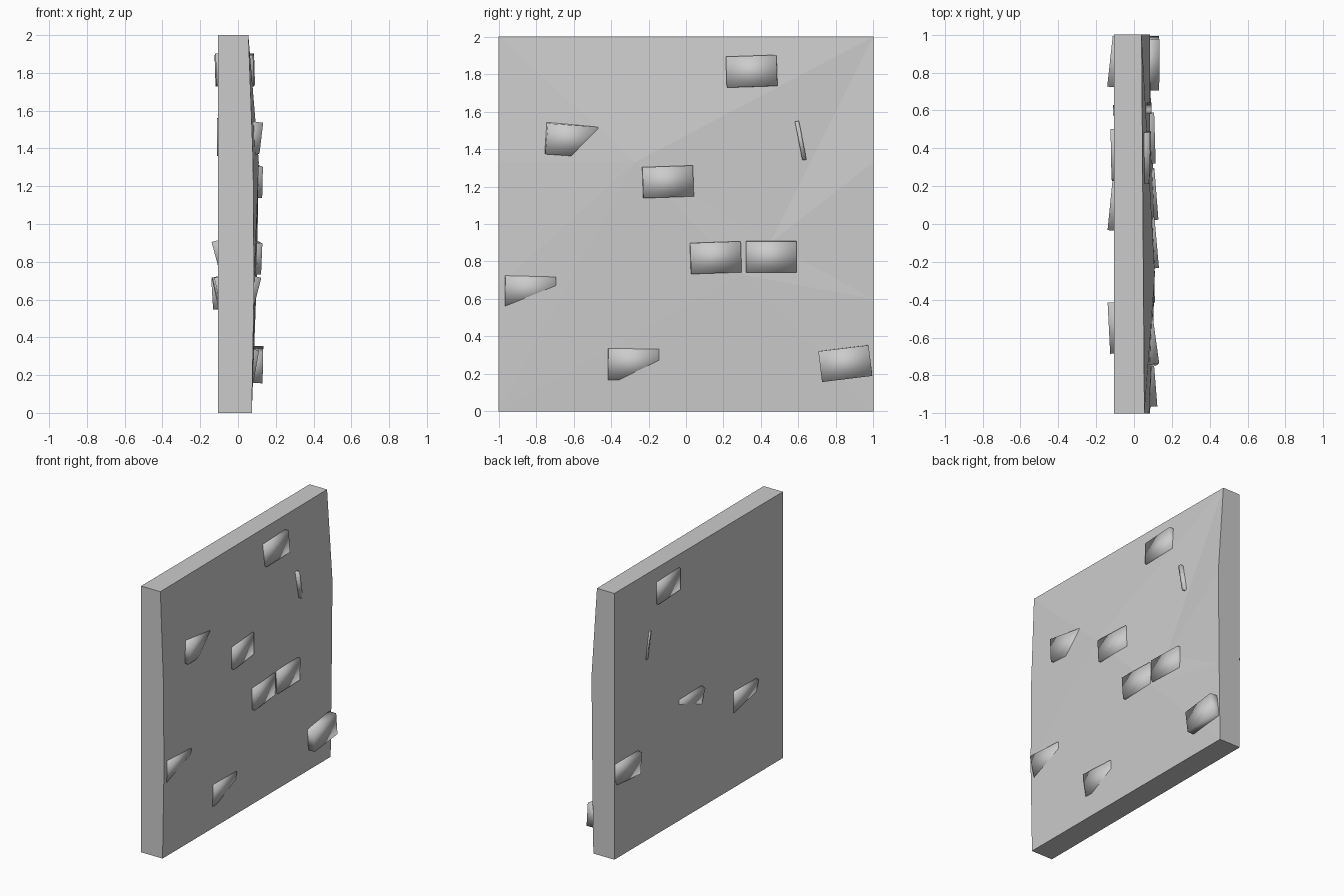
import bpy, bmesh, math
from mathutils import Matrix, Vector

cube = bpy.data.objects.get("Cube")
if cube:
    bpy.data.objects.remove(cube)

grey = bpy.data.materials.new("plain_grey")
grey.use_nodes = True
colour = (0.6, 0.6, 0.6, 1)
grey.diffuse_color = colour
grey.node_tree.nodes["Principled BSDF"].inputs["Base Color"].default_value = colour


def finish(bm, name, smooth):
    bmesh.ops.recalc_face_normals(bm, faces=bm.faces)
    for f in bm.faces:
        f.smooth = smooth
    mesh = bpy.data.meshes.new(name)
    bm.to_mesh(mesh)
    bm.free()
    mesh.materials.append(grey)
    obj = bpy.data.objects.new(name, mesh)
    bpy.context.collection.objects.link(obj)
    return obj


# Wall slab: flat back, gently faceted face on the +x side
BACK = -0.105
points = {
    "A": (0.073, -1, 0), "B": (0.07, 1, 0), "H": (0.078, 1, 0.6),
    "G": (0.085, 1, 1.33), "C": (0.04, 1, 2), "D": (0.055, -1, 2),
    "E": (0.08, -1, 1.33), "F": (0.085, -1, 0.67),
    "I": (0.11, -0.27, 1.33), "J": (0.1, 0.3, 0.73), "K": (0.085, 0.45, 0.9),
}
facets = "DEI DIC IKC KGC KHG JHK JBH ABJ AJI JKI AIF FIE".split()
rim = "ABHGCDEF"
bm = bmesh.new()
v = {k: bm.verts.new(p) for k, p in points.items()}
back = {k: bm.verts.new((BACK, *points[k][1:])) for k in rim}
for tri in facets:
    bm.faces.new([v[k] for k in tri])
for a, b in zip(rim, rim[1:] + rim[0]):
    bm.faces.new((v[a], v[b], back[b], back[a]))
bm.faces.new([back[k] for k in rim])
finish(bm, "wall", False)


# Bricks half sunk in the wall; slopes tilt the outer face along y and z
def brick(name, side, y, z, depth, slope_y, slope_z, roll=0, size=(0.27, 0.165)):
    r = math.radians(roll)
    n = Vector((1, -slope_y, -slope_z)).normalized()
    t = Vector((slope_y * math.cos(r) + slope_z * math.sin(r),
                math.cos(r), math.sin(r))).normalized()
    u = n.cross(t)
    thick = 0.11
    rot = Matrix((n, t, u)).transposed().to_4x4()
    bm = bmesh.new()
    bmesh.ops.create_cube(bm, size=1, matrix=Matrix.Diagonal((thick, *size, 1)))
    centre = Vector((depth, y, z)) - n * thick / 2
    bm.transform(Matrix.Diagonal((side, 1, 1, 1)) @ Matrix.Translation(centre) @ rot)
    finish(bm, name, True)


brick("brick_top", 1, 0.35, 1.815, 0.085, 0.02, -0.03, 2)
brick("brick_upper_front", 1, -0.61, 1.445, 0.105, -0.13, 0.13, -4)
brick("brick_middle", 1, -0.095, 1.225, 0.118, -0.09, 0.02, 2)
brick("brick_centre", 1, 0.16, 0.82, 0.115, -0.08, 0.04, 2)
brick("brick_centre_back", 1, 0.455, 0.825, 0.108, -0.03, 0.03, 0)
brick("brick_lower_front", 1, -0.83, 0.635, 0.092, -0.08, 0.26, 0)
brick("brick_bottom", 1, -0.28, 0.25, 0.088, -0.07, 0.18, 0)
brick("brick_bottom_back", 1, 0.85, 0.255, 0.132, 0.0, 0.02, 7)
brick("brick_edge", 1, 0.612, 1.445, 0.092, 0, 0, 11, (0.022, 0.21))

brick("rear_brick_top", -1, 0.365, 1.815, 0.119, 0.02, 0.03, -2)
brick("rear_brick_edge", -1, 0.6, 1.46, 0.112, 0, 0, 11, (0.018, 0.2))
brick("rear_brick_centre", -1, 0.1, 0.825, 0.105, -0.1, 0.27)
brick("rear_brick_front", -1, -0.55, 0.635, 0.115, 0.05, 0.22)
brick("rear_brick_back", -1, 0.86, 0.63, 0.122, -0.11, 0.06)
